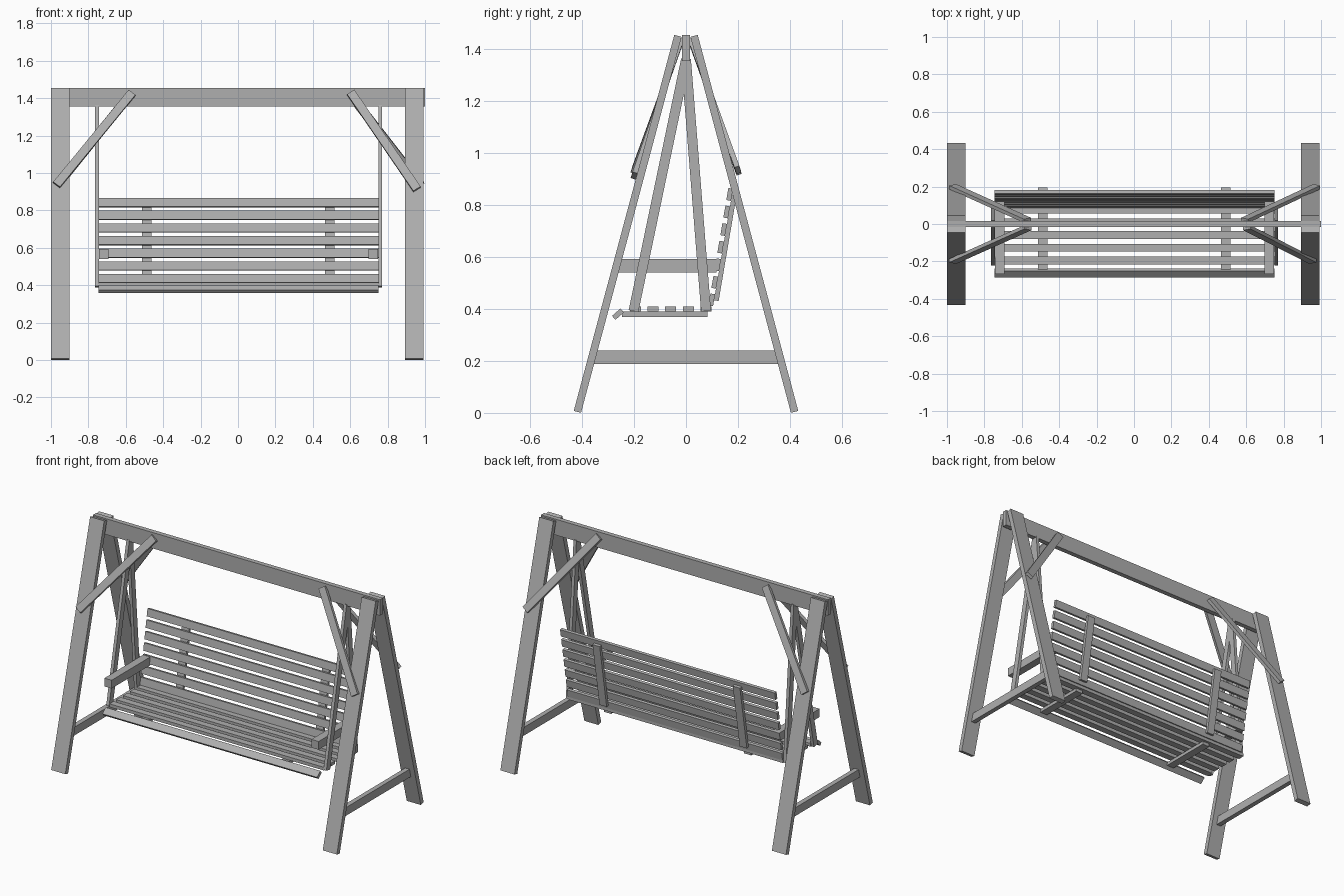
import bpy
from mathutils import Vector, Matrix

if "Cube" in bpy.data.objects:
    bpy.data.objects.remove(bpy.data.objects["Cube"])

wood = bpy.data.materials.new("wood_grey")
wood.diffuse_color = (0.43, 0.43, 0.43, 1)
wood.use_nodes = True
wood.node_tree.nodes["Principled BSDF"].inputs["Base Color"].default_value = wood.diffuse_color


def board(name, a, b, side, w, t):
    """Square-ended plank from a to b; w is measured along 'side', t across it."""
    a, b = Vector(a), Vector(b)
    d = (b - a).normalized()
    s = Vector(side)
    s = (s - d * s.dot(d)).normalized()
    n = d.cross(s)
    bpy.ops.mesh.primitive_cube_add(size=1)
    o = bpy.context.object
    o.name = name
    rot = Matrix((s, n, d)).transposed().to_4x4()
    size = Matrix.Diagonal((w, t, (b - a).length, 1))
    o.data.transform(Matrix.Translation((a + b) / 2) @ rot @ size)
    o.data.materials.append(wood)
    return o


X, Y, Z = (1, 0, 0), (0, 1, 0), (0, 0, 1)
C = 0.003  # centre of the bench in x
L, R = C - 0.748, C + 0.748

# Top beam
board("top_beam", (-1, 0, 1.405), (1, 0, 1.405), Z, 0.1, 0.03)

# A-frame legs and their cross rails
for side, x in (("left", -0.95), ("right", 0.942)):
    for end, s in (("front", -1), ("back", 1)):
        board(f"{side}_{end}_leg", (x, s * 0.418, 0.004), (x, s * 0.031, 1.451), X, 0.098, 0.029)
    board(f"{side}_cross_rail", (x, -0.355, 0.215), (x, 0.355, 0.215), Z, 0.052, 0.03)

# Diagonal braces: lower x, z then upper x, z
braces = {
    "left_front_brace": (-1, -0.97, 0.936, -0.567, 1.428),
    "left_back_brace": (1, -0.97, 0.93, -0.57, 1.428),
    "right_front_brace": (-1, 0.957, 0.913, 0.603, 1.43),
    "right_back_brace": (1, 0.977, 0.935, 0.592, 1.43),
}
for name, (s, x0, z0, x1, z1) in braces.items():
    a, b = Vector((x0, s * 0.2, z0)), Vector((x1, s * 0.02, z1))
    board(name, a, b, (b - a).cross(Vector((0, s, 0.3))), 0.046, 0.02)

# Hanger straps and armrests
for side, s in (("left", -1), ("right", 1)):
    x = C + s * 0.757
    for end, y in (("front", -0.202), ("back", 0.077)):
        board(f"{side}_{end}_hanger", (x, y, 0.392), (x, 0, 1.36), Y, 0.038, 0.02)
    x = C + s * 0.721
    board(f"{side}_armrest", (x, -0.268, 0.566), (x, 0.118, 0.566), X, 0.05, 0.052)

# Seat slats, with a tilted slat along the front edge
for i in range(5):
    y = 0.077 - i * 0.068
    board(f"seat_slat_{i}", (L, y, 0.4), (R, y, 0.4), Y, 0.042, 0.02)
board("seat_front_slat", (L, -0.262, 0.38), (R, -0.262, 0.38), (0, 0.75, 0.66), 0.043, 0.02)

# Back rest slats
low, high = Vector((0, 0.099, 0.435)), Vector((0, 0.168, 0.841))
up = (high - low).normalized()
for i in range(7):
    p = low.lerp(high, i / 6)
    board(f"back_slat_{i}", p + Vector((L, 0, 0)), p + Vector((R, 0, 0)), up, 0.047, 0.018)

# Battens under the seat and behind the back rest
off = Vector((0, up.z, -up.y)) * 0.018
for side, x in (("left", -0.487), ("right", 0.49)):
    board(f"{side}_seat_batten", (x, -0.247, 0.38), (x, 0.082, 0.38), X, 0.05, 0.02)
    v = Vector((x, 0, 0))
    board(f"{side}_back_batten", v + low + off, v + high + off, X, 0.05, 0.018)
